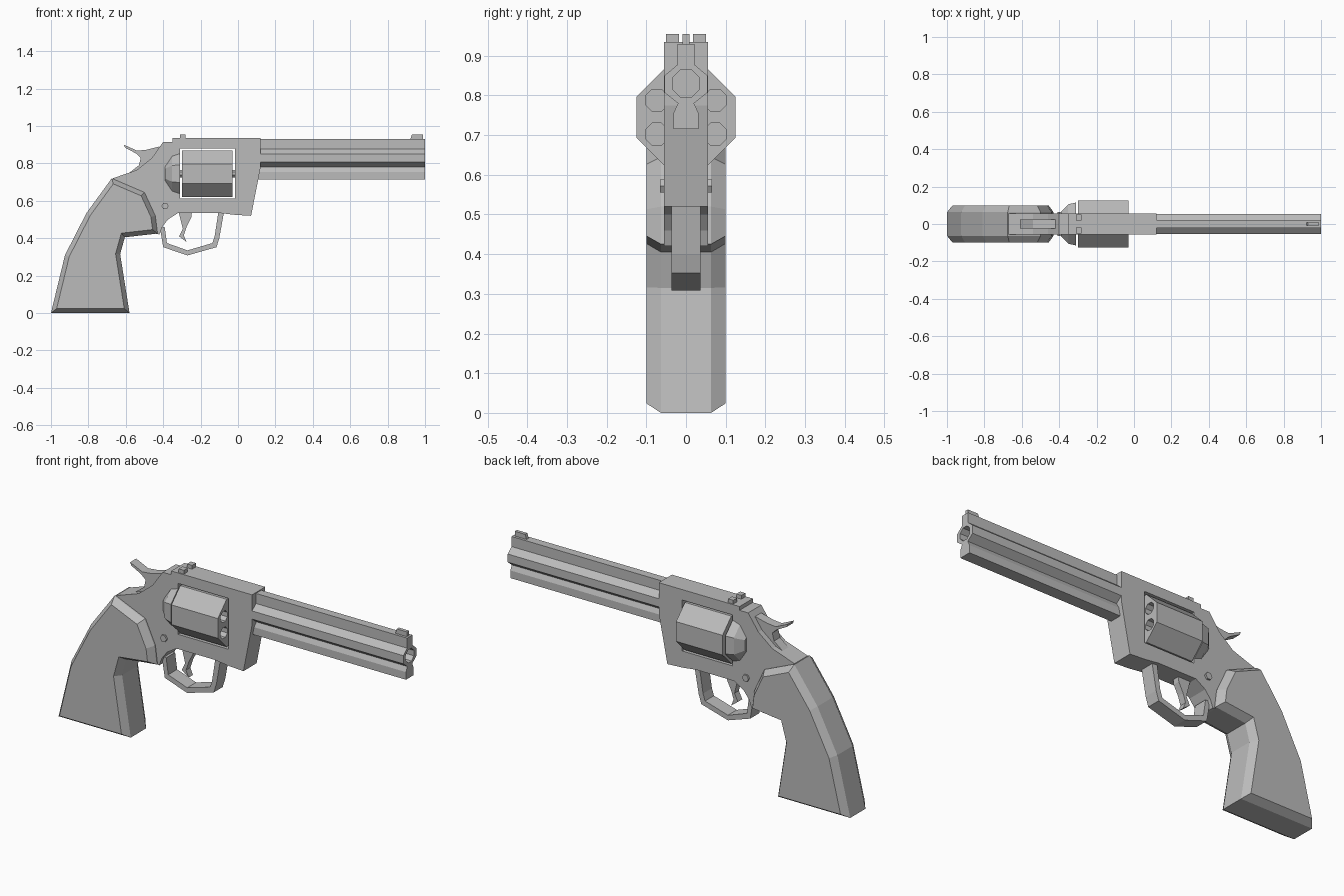
import bpy, bmesh, math
from mathutils import Vector

cube = bpy.data.objects.get("Cube")
if cube:
    bpy.data.objects.remove(cube, do_unlink=True)

grey = bpy.data.materials.new("steel grey")
grey.use_nodes = True
grey.diffuse_color = (0.5, 0.5, 0.5, 1)
grey.node_tree.nodes["Principled BSDF"].inputs["Base Color"].default_value = (0.5, 0.5, 0.5, 1)


def finish(name, bm):
    bmesh.ops.recalc_face_normals(bm, faces=bm.faces[:])
    mesh = bpy.data.meshes.new(name)
    bm.to_mesh(mesh)
    bm.free()
    mesh.materials.append(grey)
    obj = bpy.data.objects.new(name, mesh)
    bpy.context.collection.objects.link(obj)
    return obj


def loft(name, rings):
    """Skin a list of equal-sized closed rings and cap both ends."""
    bm = bmesh.new()
    loops = [[bm.verts.new(p) for p in ring] for ring in rings]
    for a, b in zip(loops, loops[1:]):
        for i in range(len(a)):
            j = (i + 1) % len(a)
            bm.faces.new((a[i], a[j], b[j], b[i]))
    bm.faces.new(loops[0])
    bm.faces.new(loops[-1])
    return finish(name, bm)


def side_plate(name, pts, lo, hi):
    """Side profile in x, z extruded across y."""
    return loft(name, [[(x, y, z) for x, z in pts] for y in (lo, hi)])


def box(name, x0, x1, y0, y1, z0, z1):
    return side_plate(name, [(x0, z0), (x1, z0), (x1, z1), (x0, z1)], y0, y1)


def turned(name, cy, cz, sections, sides=8):
    """Flat-sided round part along x; sections are (x, flat radius)."""
    rings = []
    for x, flat in sections:
        r = flat / math.cos(math.pi / sides)
        angles = [math.tau * (i + 0.5) / sides for i in range(sides)]
        rings.append([(x, cy + r * math.cos(a), cz + r * math.sin(a)) for a in angles])
    return loft(name, rings)


def cut(obj, cutter):
    mod = obj.modifiers.new("cut", "BOOLEAN")
    mod.operation = "DIFFERENCE"
    mod.solver = "EXACT"
    mod.object = cutter
    bpy.context.view_layer.objects.active = obj
    bpy.ops.object.modifier_apply(modifier=mod.name)
    bpy.data.objects.remove(cutter, do_unlink=True)


AXIS = 0.745   # height of the cylinder axis
BORE = 0.83    # height of the bore

# Frame with an open window for the cylinder
frame = side_plate("frame", [
    (0.12, 0.935), (-0.35, 0.935), (-0.35, 0.915), (-0.40, 0.915),
    (-0.46, 0.83), (-0.54, 0.765), (-0.67, 0.72), (-0.62, 0.60),
    (-0.47, 0.43), (-0.42, 0.42), (-0.405, 0.46), (-0.375, 0.50),
    (-0.32, 0.535), (-0.10, 0.535), (-0.016, 0.525), (0.07, 0.52),
    (0.12, 0.775)], -0.055, 0.055)
cut(frame, box("window_cutter", -0.31, -0.016, -0.2, 0.2, 0.612, 0.88))

# Recoil shield behind the cylinder
turned("recoil_shield", 0, AXIS, [(-0.39, 0.065), (-0.352, 0.105), (-0.31, 0.115)])

# Cylinder with six chambers, and its axle
cylinder = turned("cylinder", 0, AXIS, [(-0.30, 0.125), (-0.03, 0.125)])
for i in range(6):
    a = math.radians(30 + 60 * i)
    cut(cylinder, turned("chamber_cutter", 0.085 * math.cos(a),
                         AXIS + 0.085 * math.sin(a), [(-0.26, 0.028), (0, 0.028)]))
turned("cylinder_axle", 0, AXIS, [(-0.32, 0.02), (-0.01, 0.02)])

# Barrel: top rib, eight-sided tube and under lug in one section
half = [(0.022, 0.93), (0.022, 0.877), (0.054, 0.85), (0.054, 0.807),
        (0.02, 0.78), (0.032, 0.755), (0.032, 0.715)]
section = half + [(-y, z) for y, z in reversed(half)]
barrel = loft("barrel", [[(x, y, z) for y, z in section] for x in (0.1, 1.0)])
cut(barrel, turned("bore_cutter", 0, BORE, [(0.4, 0.034), (1.1, 0.034)]))

# Sights
side_plate("front_sight", [(0.92, 0.925), (0.99, 0.925), (0.99, 0.955),
                           (0.93, 0.955)], -0.009, 0.009)
for side, label in ((1, "left"), (-1, "right")):
    lo, hi = sorted((side * 0.018, side * 0.05))
    box("rear_sight_" + label, -0.31, -0.28, lo, hi, 0.925, 0.955)

# Hammer
side_plate("hammer", [
    (-0.61, 0.90), (-0.54, 0.868), (-0.49, 0.873), (-0.42, 0.89),
    (-0.40, 0.86), (-0.42, 0.74), (-0.60, 0.735), (-0.53, 0.79),
    (-0.52, 0.83), (-0.545, 0.853), (-0.605, 0.885)], -0.025, 0.025)

# Trigger guard and trigger
side_plate("trigger_guard", [
    (-0.418, 0.46), (-0.40, 0.352), (-0.27, 0.308), (-0.115, 0.352),
    (-0.10, 0.40), (-0.075, 0.54), (-0.105, 0.54), (-0.125, 0.41),
    (-0.137, 0.374), (-0.27, 0.335), (-0.38, 0.374), (-0.392, 0.46)],
    -0.037, 0.037)
side_plate("trigger", [
    (-0.32, 0.55), (-0.305, 0.49), (-0.295, 0.45), (-0.315, 0.41),
    (-0.275, 0.38), (-0.29, 0.415), (-0.275, 0.46), (-0.25, 0.51),
    (-0.245, 0.55)], -0.018, 0.018)

# Six-sided frame pin showing on both sides
pin = [(-0.39 + 0.019 * math.cos(math.tau * i / 6),
        0.572 + 0.019 * math.sin(math.tau * i / 6)) for i in range(6)]
side_plate("frame_pin", pin, -0.065, 0.065)

# Grip: straight core with bevelled cheeks
grip = side_plate("grip", [
    (-1.0, 0.0), (-0.58, 0.0), (-0.63, 0.315), (-0.605, 0.405),
    (-0.43, 0.425), (-0.442, 0.52), (-0.50, 0.645), (-0.675, 0.72),
    (-0.81, 0.535), (-0.925, 0.31)], -0.063, 0.063)
bm = bmesh.new()
bm.from_mesh(grip.data)
bm.normal_update()
cheeks = [f for f in bm.faces if abs(f.normal.y) > 0.9]
bmesh.ops.inset_individual(bm, faces=cheeks, thickness=0.024, depth=0.037,
                           use_even_offset=True)
bm.to_mesh(grip.data)
bm.free()
